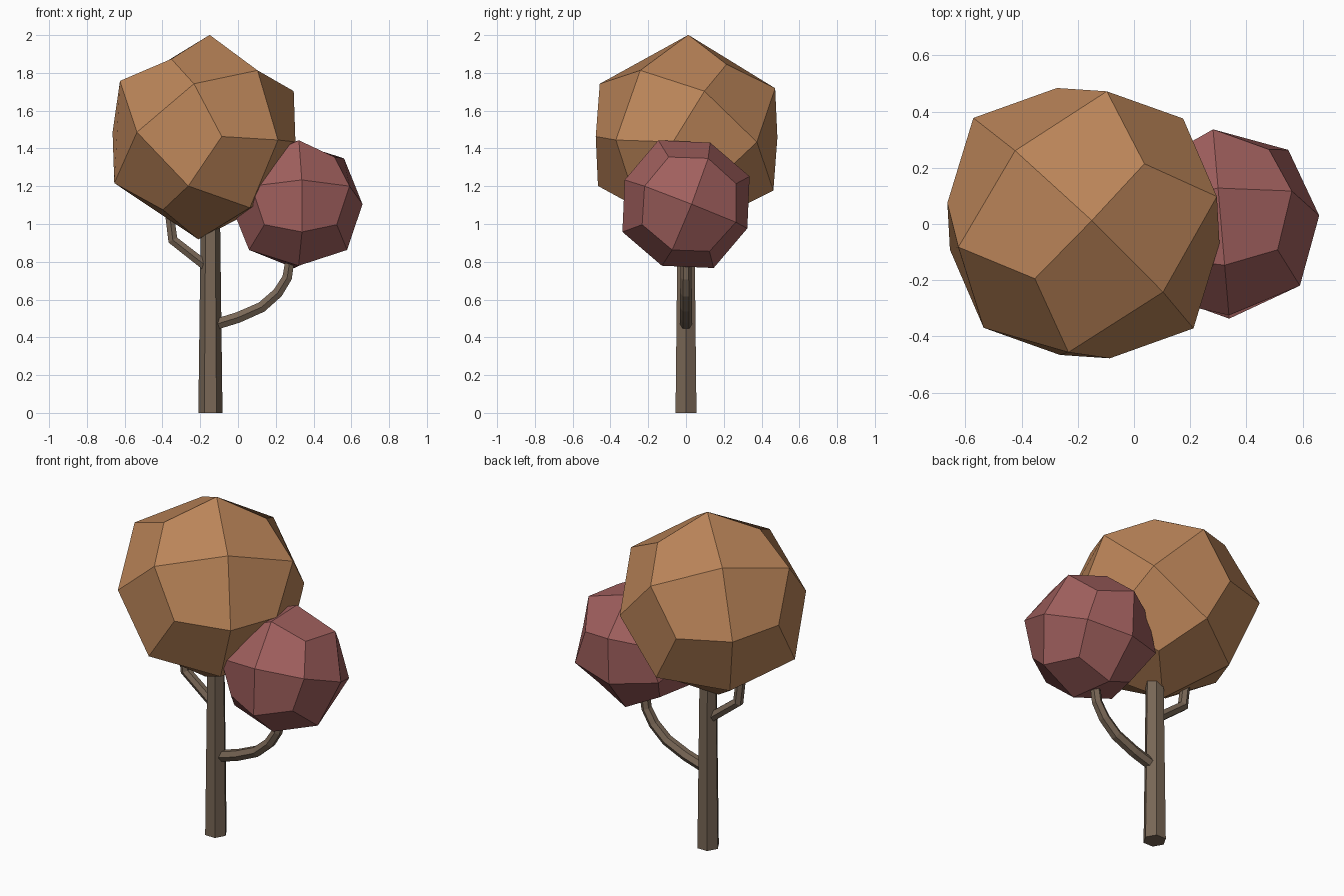
import bpy, bmesh, math
from mathutils import Vector, Matrix

if "Cube" in bpy.data.objects:
    bpy.data.objects.remove(bpy.data.objects["Cube"])


def material(name, rgb):
    m = bpy.data.materials.new(name)
    m.diffuse_color = (*rgb, 1)
    m.use_nodes = True
    m.node_tree.nodes["Principled BSDF"].inputs["Base Color"].default_value = m.diffuse_color
    return m


def finish(bm, name, mat):
    bmesh.ops.recalc_face_normals(bm, faces=bm.faces)
    me = bpy.data.meshes.new(name)
    bm.to_mesh(me)
    bm.free()
    me.materials.append(mat)
    ob = bpy.data.objects.new(name, me)
    bpy.context.collection.objects.link(ob)
    return ob


def crown(name, center, axis_a, axis_b, scale, mat):
    """Faceted ball of 24 quads: a once-divided cube pushed out to a ball and turned."""
    bm = bmesh.new()
    bmesh.ops.create_cube(bm, size=2)
    bmesh.ops.subdivide_edges(bm, edges=bm.edges[:], cuts=1, use_grid_fill=True)
    a = Vector(axis_a).normalized()
    b = Vector(axis_b)
    b = (b - a * b.dot(a)).normalized()
    rot = Matrix((a, b, a.cross(b))).transposed()
    # radius for face centres, edge middles and corners of the cube
    radius = {1: 0.515, 2: 0.542, 3: 0.49}
    for v in bm.verts:
        kind = sum(abs(c) > 0.5 for c in v.co)
        v.co = Vector(center) + rot @ (v.co.normalized() * radius[kind] * scale)
    return finish(bm, name, mat)


def limb(name, path, mat):
    """Six-sided tube along (x, z, radius) points in the y = 0 plane."""
    bm = bmesh.new()
    pts = [Vector((x, 0, z)) for x, z, r in path]
    rings = []
    for i, p in enumerate(pts):
        dirs = [(pts[j + 1] - pts[j]).normalized()
                for j in (i - 1, i) if 0 <= j < len(pts) - 1]
        t = sum(dirs, Vector()).normalized()
        side, n = Vector((0, 1, 0)), Vector((t.z, 0, -t.x))
        widen = 1 / max(0.5, t.dot(dirs[0]))
        r = path[i][2]
        rings.append([bm.verts.new(p + r * (side * math.cos(k * math.pi / 3)
                                            + n * widen * math.sin(k * math.pi / 3)))
                      for k in range(6)])
    for lo, hi in zip(rings, rings[1:]):
        for k in range(6):
            bm.faces.new((lo[k], lo[(k + 1) % 6], hi[(k + 1) % 6], hi[k]))
    bm.faces.new(rings[0])
    bm.faces.new(rings[-1])
    return finish(bm, name, mat)


bark = material("bark", (0.19, 0.135, 0.093))
orange = material("orange_leaves", (0.5, 0.235, 0.1))
red = material("red_leaves", (0.35, 0.115, 0.11))

# Trunk: tapered six-sided column with ridges facing left and right
bm = bmesh.new()
bmesh.ops.create_cone(bm, cap_ends=True, segments=6, radius1=0.064, radius2=0.049,
                      depth=1.2, matrix=Matrix.Translation((-0.146, 0, 0.6)))
for v in bm.verts:
    x, y = v.co.x + 0.146, v.co.y
    ang = math.pi / 3 * round(math.atan2(y, x) / (math.pi / 3) + 0.01)
    r = math.hypot(x, y)
    v.co.x, v.co.y = -0.146 + y, x
    if abs(abs(y) - r) > 1e-4:      # ridge not on y before the swap: undo it
        v.co.x, v.co.y = -0.146 + x, y
bm.free()
limb_r = [(0.064, 0.0), (0.049, 1.2)]
bm = bmesh.new()
rings = [[bm.verts.new((-0.146 + r * math.cos(k * math.pi / 3),
                        r * math.sin(k * math.pi / 3), z)) for k in range(6)]
         for r, z in limb_r]
for k in range(6):
    j = (k + 1) % 6
    bm.faces.new((rings[0][k], rings[0][j], rings[1][j], rings[1][k]))
for ring in rings:
    bm.faces.new(ring)
finish(bm, "trunk", bark)

# Branches
limb("left_branch", [(-0.14, 0.755, 0.03), (-0.345, 0.915, 0.028), (-0.375, 1.15, 0.026)], bark)
limb("right_branch", [(-0.13, 0.465, 0.033), (0.0, 0.505, 0.033), (0.125, 0.56, 0.032),
                      (0.21, 0.635, 0.031), (0.26, 0.715, 0.029), (0.29, 0.9, 0.026)], bark)

# Leaf crowns
crown("large_crown", (-0.18, 0.003, 1.46), (0.55, -0.476, 0.686), (-0.471, 0.5, 0.725), 1.0, orange)
crown("small_crown", (0.31, 0, 1.105), (0.995, 0.085, 0), (-0.031, 0.365, 0.93), 0.68, red)
